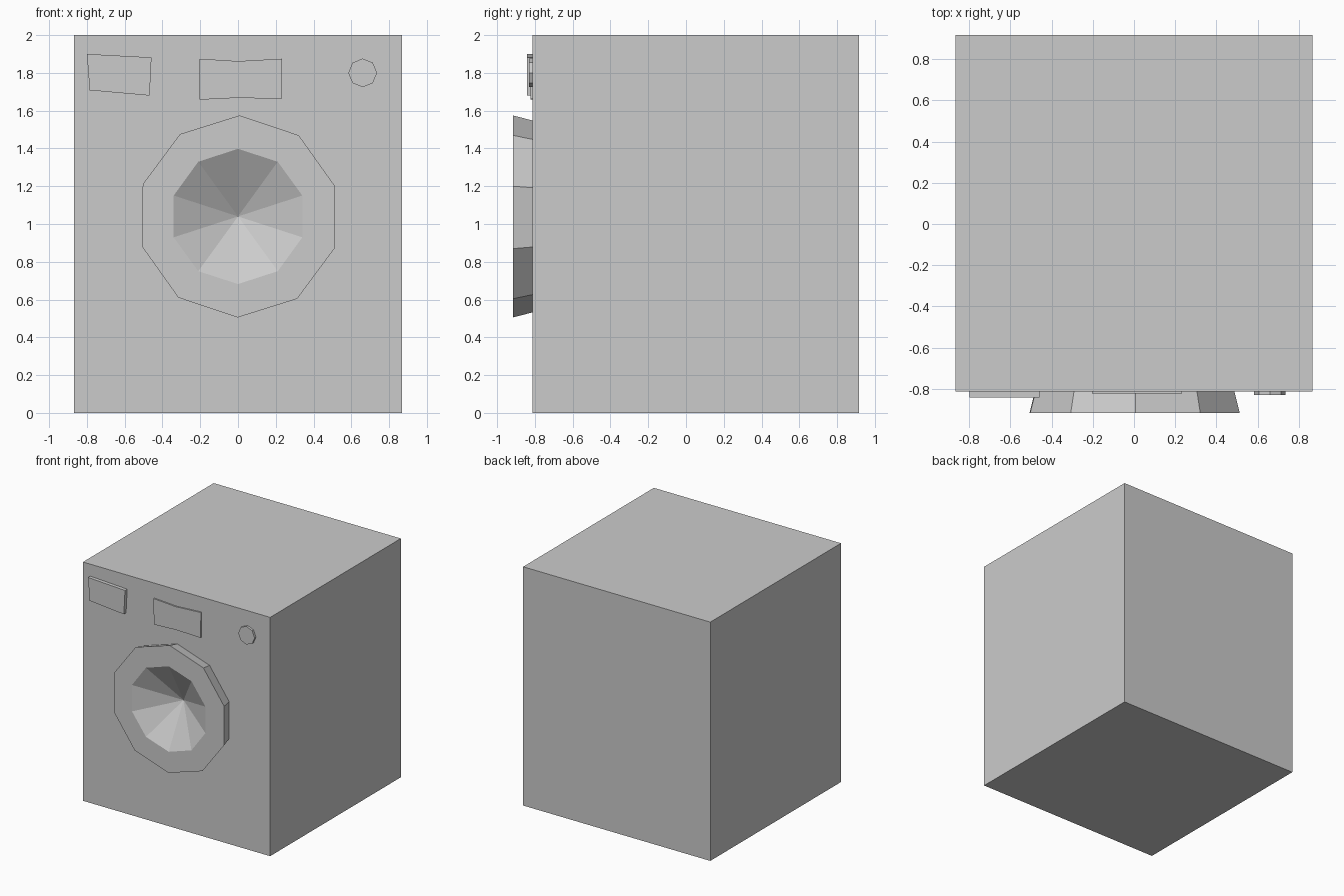
import bpy, bmesh
from math import sin, cos, pi

if "Cube" in bpy.data.objects:
    bpy.data.objects.remove(bpy.data.objects["Cube"])

FRONT, BACK, HALF_W, HEIGHT = -0.813, 0.917, 0.867, 2.0
DOOR_Y, DOOR_X, DOOR_Z = -0.917, 0.003, 1.04


def ring(n, r, cx, cz, turn=0.0):
    """Outline in the x-z plane, first corner at the top, clockwise from the front."""
    return [(cx + r * sin(2 * pi * i / n + turn), cz + r * cos(2 * pi * i / n + turn))
            for i in range(n)]


def loop(bm, pts, y):
    return [bm.verts.new((x, y, z)) for x, z in pts]


def bridge(bm, a, b):
    n = len(a)
    for i in range(n):
        j = (i + 1) % n
        bm.faces.new((a[i], a[j], b[j], b[i]))


def finish(bm, name):
    bmesh.ops.recalc_face_normals(bm, faces=bm.faces[:])
    mesh = bpy.data.meshes.new(name)
    bm.to_mesh(mesh)
    bm.free()
    obj = bpy.data.objects.new(name, mesh)
    bpy.context.collection.objects.link(obj)
    return obj


def plate(name, pts, y):
    """Raised prism on the front panel."""
    bm = bmesh.new()
    front, back = loop(bm, pts, y), loop(bm, pts, FRONT)
    bm.faces.new(front)
    bm.faces.new(back[::-1])
    bridge(bm, front, back)
    finish(bm, name)


door_back = ring(10, 0.508, DOOR_X, DOOR_Z, 0.01)

# Cabinet: box whose front panel has an opening behind the door
bm = bmesh.new()
corners = [(-HALF_W, 0), (HALF_W, 0), (HALF_W, HEIGHT), (-HALF_W, HEIGHT)]
front, back = loop(bm, corners, FRONT), loop(bm, corners, BACK)
bridge(bm, front, back)
bm.faces.new(back)
hole = loop(bm, door_back, FRONT)
edges = [bm.edges.get((front[i], front[(i + 1) % 4])) for i in range(4)]
edges += [bm.edges.new((hole[i], hole[(i + 1) % 10])) for i in range(10)]
fill = bmesh.ops.triangle_fill(bm, edges=edges, use_beauty=True, use_dissolve=False,
                               normal=(0, -1, 0))
finish(bm, "cabinet")

# Door: flared rim, flat ring and a cone-shaped glass bowl sunk into the cabinet
bm = bmesh.new()
base = loop(bm, door_back, FRONT)
outer = loop(bm, ring(10, 0.535, DOOR_X, DOOR_Z, 0.01), DOOR_Y)
inner = loop(bm, ring(10, 0.358, 0, DOOR_Z), DOOR_Y)
bridge(bm, base, outer)
bridge(bm, outer, inner)
apex = bm.verts.new((0, -0.72, DOOR_Z))
for i in range(10):
    bm.faces.new((inner[i], inner[(i + 1) % 10], apex))
finish(bm, "door")

# Controls: detergent drawer, display and dial
plate("detergent_drawer", [(-0.80, 1.90), (-0.458, 1.882), (-0.468, 1.68), (-0.785, 1.708)], -0.842)
plate("display", [(-0.205, 1.875), (0, 1.862), (0.233, 1.875), (0.229, 1.662),
                  (0, 1.668), (-0.203, 1.658)], -0.824)
plate("dial", ring(8, 0.076, 0.66, 1.80), -0.831)
